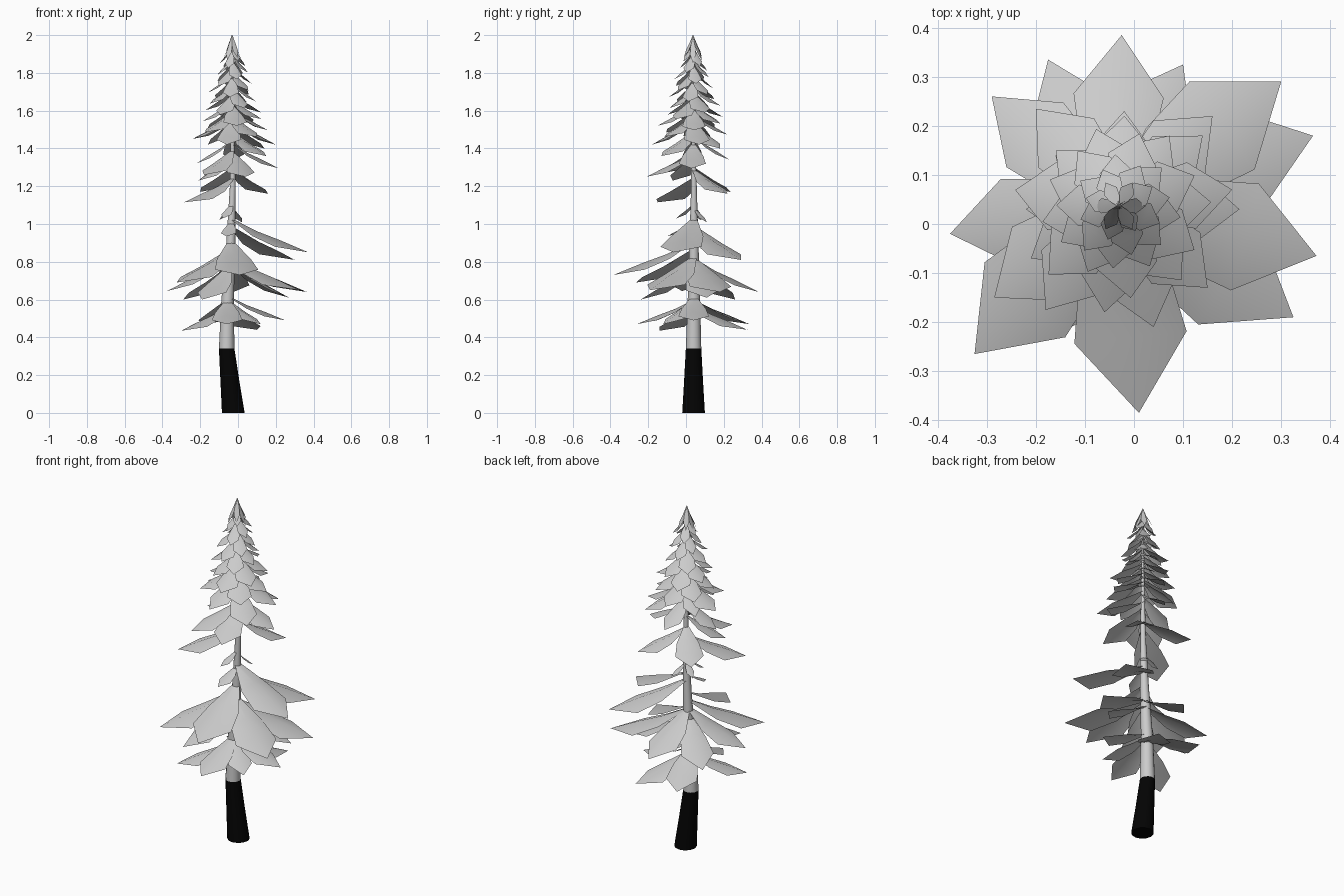
import bpy, bmesh, math
from mathutils import Vector

cube = bpy.data.objects.get("Cube")
if cube:
    bpy.data.objects.remove(cube)


def material(name, value):
    mat = bpy.data.materials.new(name)
    mat.use_nodes = True
    color = (value, value, value, 1)
    mat.diffuse_color = color
    mat.node_tree.nodes["Principled BSDF"].inputs["Base Color"].default_value = color
    return mat


pale = material("pale grey", 0.6)
black = material("charred black", 0.001)

# Trunk centre line: x, y, z, radius
TRUNK = [(-.025, .04, 0, .06), (-.043, .04, .17, .05), (-.06, .04, .34, .041),
         (-.055, .042, .6, .033), (-.038, .042, .9, .024), (-.028, .042, 1.2, .015),
         (-.03, .037, 1.6, .008), (-.031, .037, 2, .001)]


def axis(z):
    """Point on the trunk centre line at height z."""
    for a, b in zip(TRUNK, TRUNK[1:]):
        if z <= b[2]:
            return Vector(a[:3]).lerp(Vector(b[:3]), (z - a[2]) / (b[2] - a[2]))
    return Vector(TRUNK[-1][:3])


def finish(bm, name, mat):
    mesh = bpy.data.meshes.new(name)
    bm.to_mesh(mesh)
    bm.free()
    mesh.materials.append(mat)
    obj = bpy.data.objects.new(name, mesh)
    bpy.context.collection.objects.link(obj)
    return obj


def tube(name, stations, mat, sides=12):
    bm = bmesh.new()
    rings = []
    for x, y, z, r in stations:
        angles = [math.tau * i / sides for i in range(sides)]
        rings.append([bm.verts.new((x + r * math.cos(a), y + r * math.sin(a), z)) for a in angles])
    for low, high in zip(rings, rings[1:]):
        for i in range(sides):
            j = (i + 1) % sides
            bm.faces.new((low[i], low[j], high[j], high[i])).smooth = True
    bm.faces.new(rings[0][::-1])
    bm.faces.new(rings[-1])
    return finish(bm, name, mat)


tube("trunk_base", TRUNK[:3], black)
tube("trunk_upper", TRUNK[2:], pale)

# Bough outline: distance along, half width, share of the drop
BOUGH = [(0, .04, 0), (.33, .2, .38), (.64, .255, .65)]


def bough(bm, tip, drop, broad=1.0):
    """Folded leaf-shaped bough from the trunk to its tip."""
    tip = Vector(tip)
    root = axis(tip.z + drop)
    out = Vector((tip.x - root.x, tip.y - root.y, 0))
    length = out.length
    side = Vector((-out.y, out.x, 0)).normalized()
    rows = []
    for t, half, fall in BOUGH:
        mid = root + out * t - Vector((0, 0, drop * fall))
        w = half * length * broad
        sag = Vector((0, 0, w * .3))
        rows.append([bm.verts.new(p) for p in (mid - side * w - sag, mid, mid + side * w - sag)])
    for a, b in zip(rows, rows[1:]):
        for i in range(2):
            bm.faces.new((a[i], b[i], b[i + 1], a[i + 1])).smooth = True
    end = bm.verts.new(tip)
    for i in range(2):
        bm.faces.new((rows[-1][i], end, rows[-1][i + 1])).smooth = True


# Large boughs of the lower skirt, by tip position
LOWER = [(.372, -.065, .85), (.3, .29, .81), (.01, -.385, .73), (-.325, -.265, .69),
         (.365, .18, .64), (.325, -.19, .65), (-.375, -.02, .645), (-.025, .385, .64),
         (-.29, .26, .6), (.27, .11, .61), (-.19, -.24, .6),
         (.25, .04, .49), (.1, .325, .44), (-.3, -.14, .435), (-.175, .335, .47),
         (-.06, -.26, .47), (.12, -.12, .47)]
bm = bmesh.new()
for tip in LOWER:
    bough(bm, tip, .18 if tip[2] > .55 else .13, 1.05)
finish(bm, "lower_boughs", pale)

# Small sparse boughs in the gap, then the broad ones starting the crown
GAP = [(-.06, -.1, .935), (-.1, .08, 1.02), (.02, .11, 1.01), (-.08, -.05, 1.03)]
CROWN = [(-.285, -.15, 1.115), (-.2, .235, 1.17), (.16, .22, 1.16), (.04, -.21, 1.25),
         (-.21, -.07, 1.23), (.215, .03, 1.295), (-.18, -.175, 1.26), (-.22, .03, 1.32),
         (-.02, .23, 1.34), (.15, -.13, 1.36), (.2, .07, 1.42), (-.06, -.18, 1.42),
         (.14, .18, 1.4), (-.16, .14, 1.42)]
bm = bmesh.new()
for tip in GAP:
    bough(bm, tip, .08, 1.1)
for tip in CROWN:
    bough(bm, tip, .13, 1.15)
finish(bm, "middle_boughs", pale)

# Crown spiral that shrinks towards the top
bm = bmesh.new()
COUNT = 36
for i in range(COUNT):
    t = i / (COUNT - 1)
    z = 1.45 + .41 * t
    reach = (.215 - .145 * t) * (1 - .06 * (i % 3))
    a = math.radians(137.5) * i + 3
    c = axis(z)
    bough(bm, (c.x + reach * math.cos(a), c.y + reach * math.sin(a), z), .11 - .02 * t, 1.3)
# Steep cap around the point
for i in range(6):
    a = math.tau * i / 6
    z = 1.85 + .015 * (i % 3)
    c = axis(z)
    bough(bm, (c.x + .055 * math.cos(a), c.y + .055 * math.sin(a), z), 2 - z, 1.1)
finish(bm, "crown_boughs", pale)
